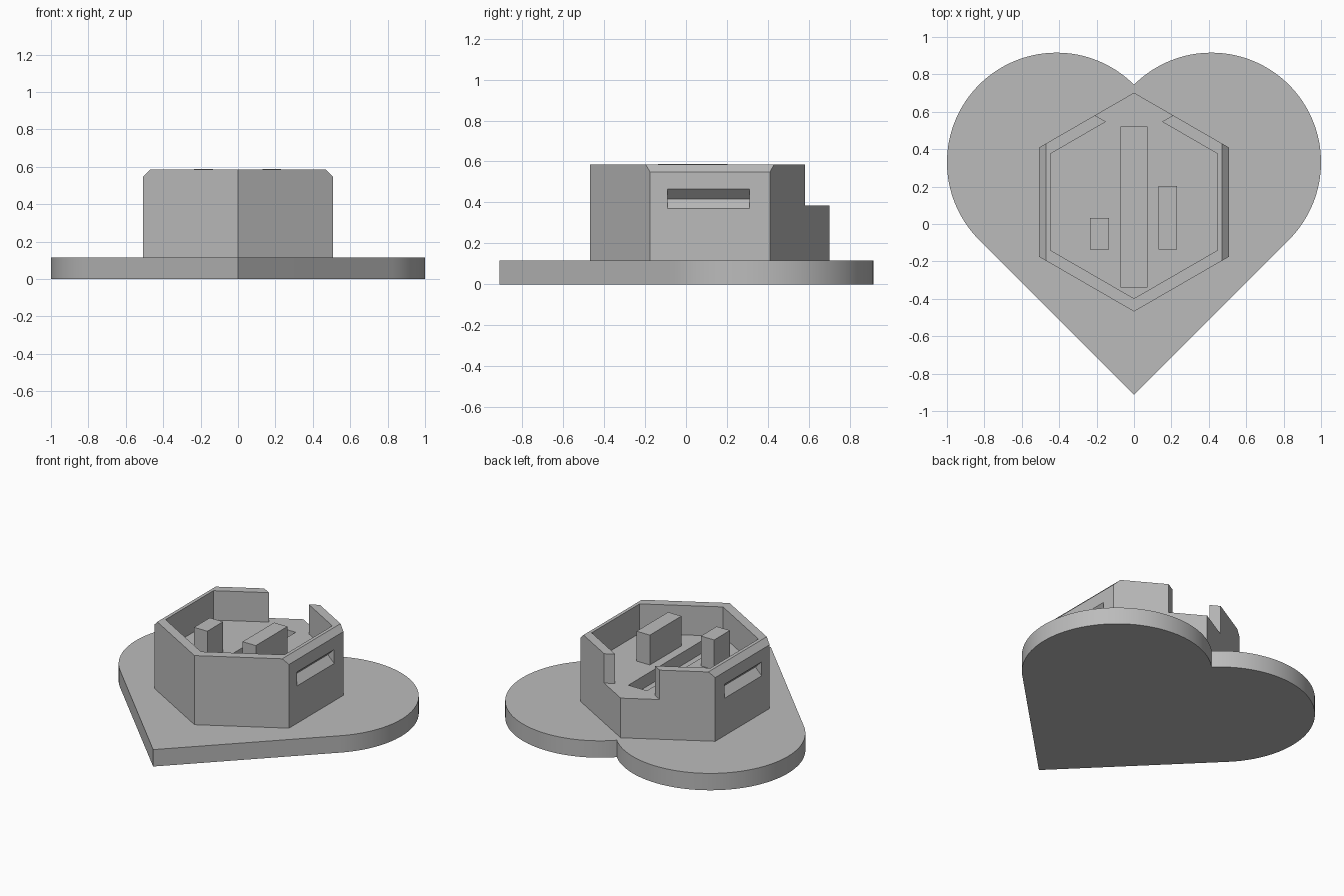
import bpy, bmesh
from math import sin, cos, pi, radians

if "Cube" in bpy.data.objects:
    bpy.data.objects.remove(bpy.data.objects["Cube"], do_unlink=True)

grey = bpy.data.materials.new("plain grey")
grey.use_nodes = True
colour = (0.5, 0.5, 0.5, 1)
grey.diffuse_color = colour
grey.node_tree.nodes["Principled BSDF"].inputs["Base Color"].default_value = colour


def prism(name, outline, low, high, along_y=False):
    """Extrude a closed outline in z, or an (x, z) outline along y."""
    bm = bmesh.new()
    place = (lambda a, b: (a, low, b)) if along_y else (lambda a, b: (a, b, low))
    face = bm.faces.new([bm.verts.new(place(a, b)) for a, b in outline])
    moved = bmesh.ops.extrude_face_region(bm, geom=[face])["geom"]
    step = (0, high - low, 0) if along_y else (0, 0, high - low)
    bmesh.ops.translate(bm, vec=step, verts=[v for v in moved if isinstance(v, bmesh.types.BMVert)])
    bmesh.ops.recalc_face_normals(bm, faces=bm.faces)
    mesh = bpy.data.meshes.new(name)
    bm.to_mesh(mesh)
    bm.free()
    mesh.materials.append(grey)
    obj = bpy.data.objects.new(name, mesh)
    bpy.context.collection.objects.link(obj)
    return obj


def rect(x0, x1, y0, y1):
    return [(x0, y0), (x1, y0), (x1, y1), (x0, y1)]


def activate(obj):
    bpy.ops.object.select_all(action='DESELECT')
    obj.select_set(True)
    bpy.context.view_layer.objects.active = obj


def cut(obj, cutter):
    cutter.hide_render = True
    mod = obj.modifiers.new("cut", 'BOOLEAN')
    mod.operation, mod.solver, mod.object = 'DIFFERENCE', 'EXACT', cutter
    activate(obj)
    bpy.ops.object.modifier_apply(modifier=mod.name)
    bpy.data.objects.remove(cutter, do_unlink=True)


BASE, FLOOR, TOP = 0.115, 0.385, 0.585
MID_Y = 0.117

# Heart-shaped base: right lobe from the tangent point to the cusp, then mirrored
lobe_x, lobe_y, lobe_r = 0.414, 0.33, 0.586
steps = 64
arc = [(lobe_x + lobe_r * cos(a), lobe_y + lobe_r * sin(a))
       for a in (-pi / 4 + pi * i / steps for i in range(steps))]
heart = [(0, -0.912)] + arc + [(0, 0.744)] + [(-x, y) for x, y in reversed(arc)]
base = prism("heart_base", heart, 0, BASE)
activate(base)
bpy.ops.object.shade_smooth_by_angle(angle=radians(30))

# Hexagonal housing
hexagon = [(0.585 * sin(pi * i / 3), MID_Y + 0.585 * cos(pi * i / 3)) for i in range(6)]
housing = prism("hexagonal_housing", hexagon, BASE - 0.005, TOP)

# Open interior with the gap in the wall at the back
half = [(0.447, -0.14), (0.447, 0.375), (0.15, 0.547), (0.33, 0.651)]
room = [(0, -0.398)] + half + [(0, 0.9)] + [(-x, y) for x, y in reversed(half)]
cut(housing, prism("interior_cutter", room, FLOOR, 0.8))

# Long recess in the floor
cut(housing, prism("recess_cutter", rect(-0.07, 0.07, -0.34, 0.52), 0.3, 0.5))

# Bevelled top edge and V-shaped grip groove on both flat sides
for s in (-1, 1):
    bevel = [(s * 0.47, TOP), (s * 0.507, 0.548), (s * 0.6, 0.455), (s * 0.6, 0.7), (s * 0.47, 0.7)]
    cut(housing, prism("bevel_cutter", bevel, -0.6, 0.8, True))
    groove = [(s * 0.459, 0.417), (s * 0.517, 0.475), (s * 0.517, 0.359)]
    cut(housing, prism("groove_cutter", groove, -0.09, 0.31, True))

# Two upright posts on the floor
prism("short_post", rect(-0.235, -0.135, -0.137, 0.033), FLOOR - 0.005, TOP + 0.003)
prism("long_post", rect(0.13, 0.23, -0.137, 0.203), FLOOR - 0.005, TOP + 0.003)
